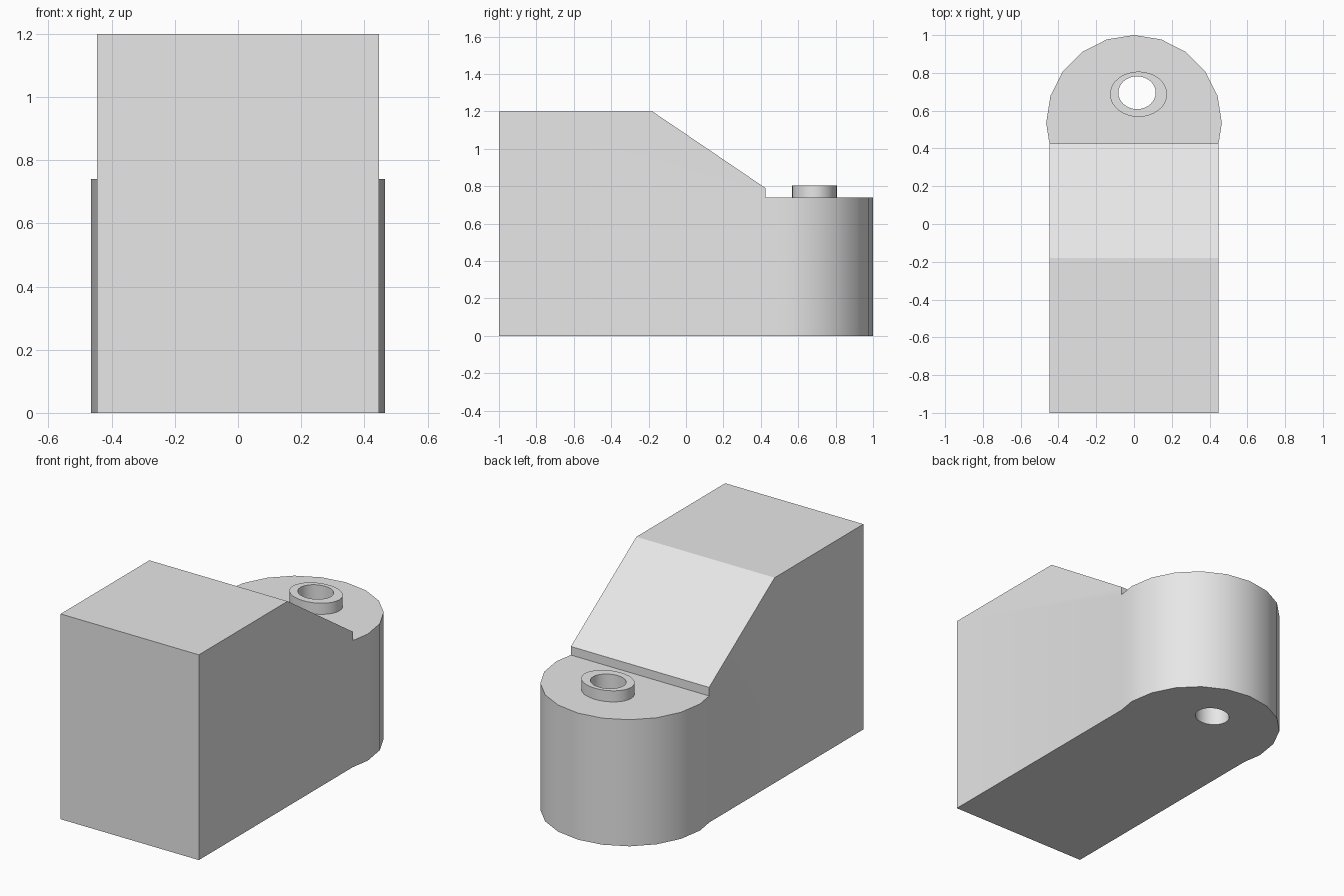
import bpy
from math import radians

default = bpy.data.objects.get("Cube")
if default:
    bpy.data.objects.remove(default, do_unlink=True)

grey = bpy.data.materials.new("light grey")
grey.use_nodes = True
colour = (0.8, 0.8, 0.8, 1)
grey.diffuse_color = colour
grey.node_tree.nodes["Principled BSDF"].inputs["Base Color"].default_value = colour


def post(name, x, y, rx, ry, z0, z1, sides):
    """Upright cylinder with an elliptical section."""
    bpy.ops.mesh.primitive_cylinder_add(vertices=sides, radius=1, depth=1,
                                        location=(x, y, (z0 + z1) / 2))
    ob = bpy.context.object
    ob.name = name
    ob.scale = (rx, ry, z1 - z0)
    bpy.ops.object.transform_apply(location=True, rotation=False, scale=True)
    ob.data.materials.append(grey)
    return ob


def prism(name, profile, half):
    """Side profile in (y, z) extruded across x."""
    n = len(profile)
    verts = [(x, y, z) for x in (-half, half) for y, z in profile]
    faces = [tuple(reversed(range(n))), tuple(range(n, 2 * n))]
    faces += [(i, (i + 1) % n, n + (i + 1) % n, n + i) for i in range(n)]
    mesh = bpy.data.meshes.new(name)
    mesh.from_pydata(verts, [], faces)
    mesh.materials.append(grey)
    ob = bpy.data.objects.new(name, mesh)
    bpy.context.collection.objects.link(ob)
    return ob


def combine(target, tool, operation):
    """Apply a boolean and discard the tool."""
    mod = target.modifiers.new(operation.lower(), "BOOLEAN")
    mod.operation, mod.solver, mod.object = operation, "EXACT", tool
    bpy.ops.object.select_all(action="DESELECT")
    target.select_set(True)
    bpy.context.view_layer.objects.active = target
    bpy.ops.object.modifier_apply(modifier=mod.name)
    bpy.data.objects.remove(tool, do_unlink=True)


# Main block with its sloping back
body = prism("sloped_block", [(-1, 0), (0.425, 0), (0.425, 0.79),
                              (-0.18, 1.2), (-1, 1.2)], 0.447)

# Rounded end and raised collar, pierced by an oval bore
combine(body, post("rounded_end", 0, 0.535, 0.465, 0.465, 0, 0.74, 20), "UNION")
combine(body, post("collar", 0.024, 0.687, 0.151, 0.12, 0.5, 0.805, 32), "UNION")
combine(body, post("bore", 0.016, 0.695, 0.099, 0.087, -0.2, 1.1, 32), "DIFFERENCE")

bpy.ops.object.shade_smooth_by_angle(angle=radians(30))
